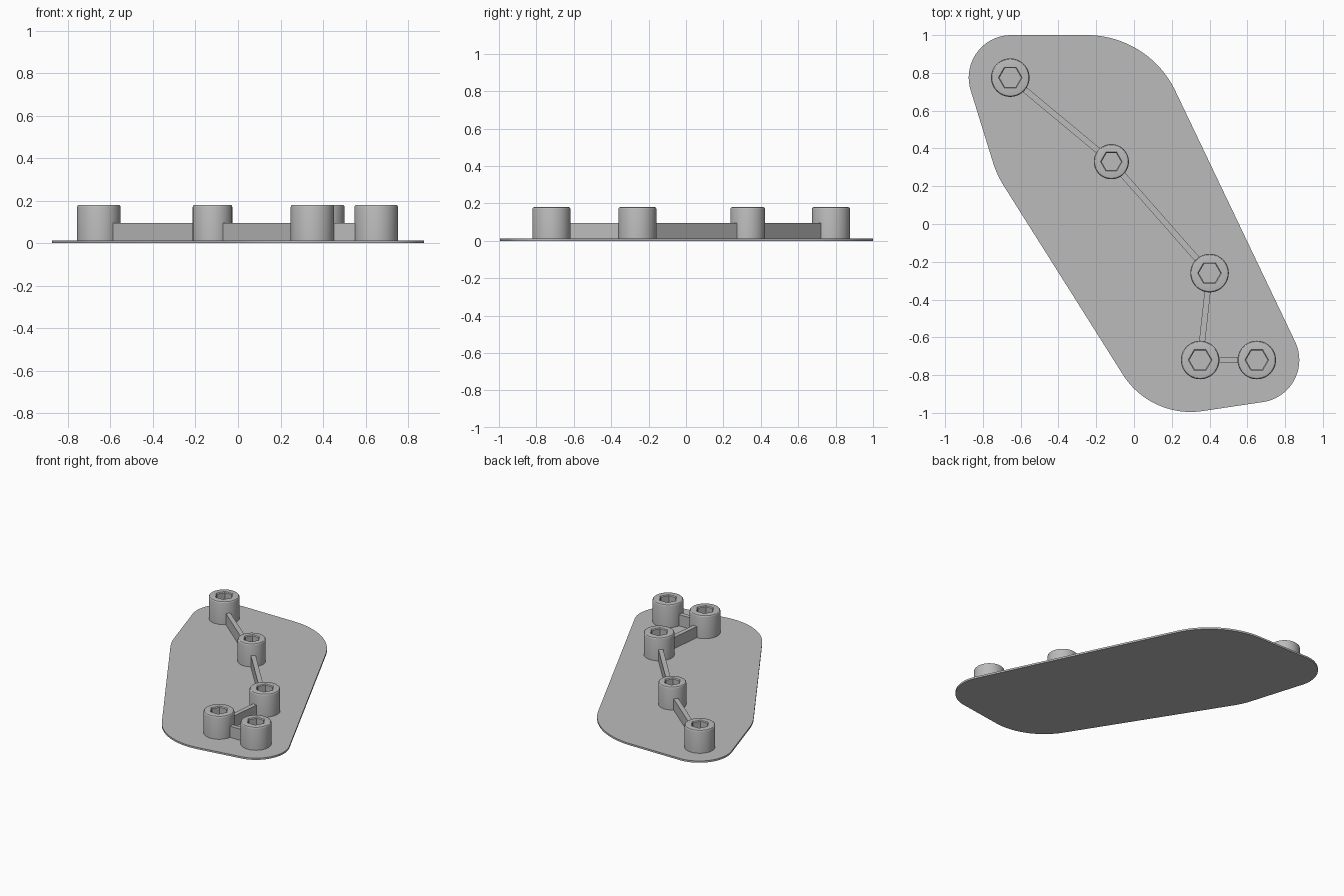
import bpy, bmesh, math
from mathutils import Vector

if "Cube" in bpy.data.objects:
    bpy.data.objects.remove(bpy.data.objects["Cube"], do_unlink=True)

grey = bpy.data.materials.new("plain grey")
grey.use_nodes = True
colour = (0.5, 0.5, 0.5, 1)
grey.diffuse_color = colour
grey.node_tree.nodes["Principled BSDF"].inputs["Base Color"].default_value = colour

PLATE_TOP, BAR_TOP, POST_TOP = 0.013, 0.095, 0.18
SEGMENTS = 48


def finish(name, bm):
    bmesh.ops.recalc_face_normals(bm, faces=bm.faces)
    mesh = bpy.data.meshes.new(name)
    bm.to_mesh(mesh)
    bm.free()
    mesh.materials.append(grey)
    obj = bpy.data.objects.new(name, mesh)
    bpy.context.collection.objects.link(obj)
    bpy.ops.object.select_all(action='DESELECT')
    obj.select_set(True)
    bpy.context.view_layer.objects.active = obj
    bpy.ops.object.shade_smooth_by_angle(angle=math.radians(30))
    return obj


def loft(name, rings):
    """Skin equal-length rings of points and cap both ends."""
    bm = bmesh.new()
    rows = [[bm.verts.new(p) for p in ring] for ring in rings]
    n = len(rows[0])
    for a, b in zip(rows, rows[1:]):
        for i in range(n):
            j = (i + 1) % n
            bm.faces.new((a[i], a[j], b[j], b[i]))
    bm.faces.new(rows[0])
    bm.faces.new(rows[-1])
    return finish(name, bm)


def circle(c, r, z):
    angles = [math.tau * i / SEGMENTS for i in range(SEGMENTS)]
    return [(c[0] + r * math.cos(t), c[1] + r * math.sin(t), z) for t in angles]


def hexagon(c, r, z):
    # Six straight sides, subdivided to match the circles
    per_side = SEGMENTS // 6
    points = []
    for side in range(6):
        a, b = (Vector((math.cos(k * math.tau / 6), math.sin(k * math.tau / 6)))
                for k in (side, side + 1))
        for i in range(per_side):
            p = a.lerp(b, i / per_side) * r
            points.append((c[0] + p.x, c[1] + p.y, z))
    return points


# Base plate: a taut outline around a group of circles (x, y, radius)
discs = [(-0.65, 0.775, 0.225), (-0.33, 0.60, 0.30), (0.40, -0.26, 0.225),
         (0.65, -0.72, 0.225), (0.30, -0.57, 0.425), (-0.25, 0.48, 0.52)]
outline = []
for step in range(180):
    t = math.tau * step / 180
    nx, ny = math.cos(t), math.sin(t)
    x, y, r = max(discs, key=lambda d: d[0] * nx + d[1] * ny + d[2])
    outline.append((x + r * nx, y + r * ny))
loft("base_plate", [[(x, y, z) for x, y in outline] for z in (0, PLATE_TOP)])

# Socket-headed posts: centre and radius
posts = [((-0.655, 0.775), 0.102), ((-0.12, 0.33), 0.093), ((0.40, -0.26), 0.102),
         ((0.35, -0.72), 0.102), ((0.65, -0.72), 0.102)]
EDGE = 0.01
for number, (c, r) in enumerate(posts, 1):
    rings = [circle(c, r, PLATE_TOP)]
    for k in range(4):
        t = math.pi / 2 * k / 3
        rings.append(circle(c, r - EDGE * (1 - math.cos(t)),
                            POST_TOP - EDGE * (1 - math.sin(t))))
    socket = r * 0.62
    rings += [hexagon(c, socket, POST_TOP),
              hexagon(c, socket - 0.006, POST_TOP - 0.006),
              hexagon(c, socket - 0.006, POST_TOP - 0.08)]
    loft(f"socket_post_{number}", rings)

# Connecting bars between neighbouring posts, ending inside the post walls
HALF = 0.016
for number, ((a, ra), (b, rb)) in enumerate(zip(posts, posts[1:]), 1):
    a, b = Vector(a), Vector(b)
    d = (b - a).normalized()
    side = Vector((-d.y, d.x)) * HALF
    a, b = a + d * (ra - 0.01), b - d * (rb - 0.01)
    corners = [a + side, a - side, b - side, b + side]
    loft(f"connecting_bar_{number}",
         [[(p.x, p.y, z) for p in corners] for z in (PLATE_TOP, BAR_TOP)])
